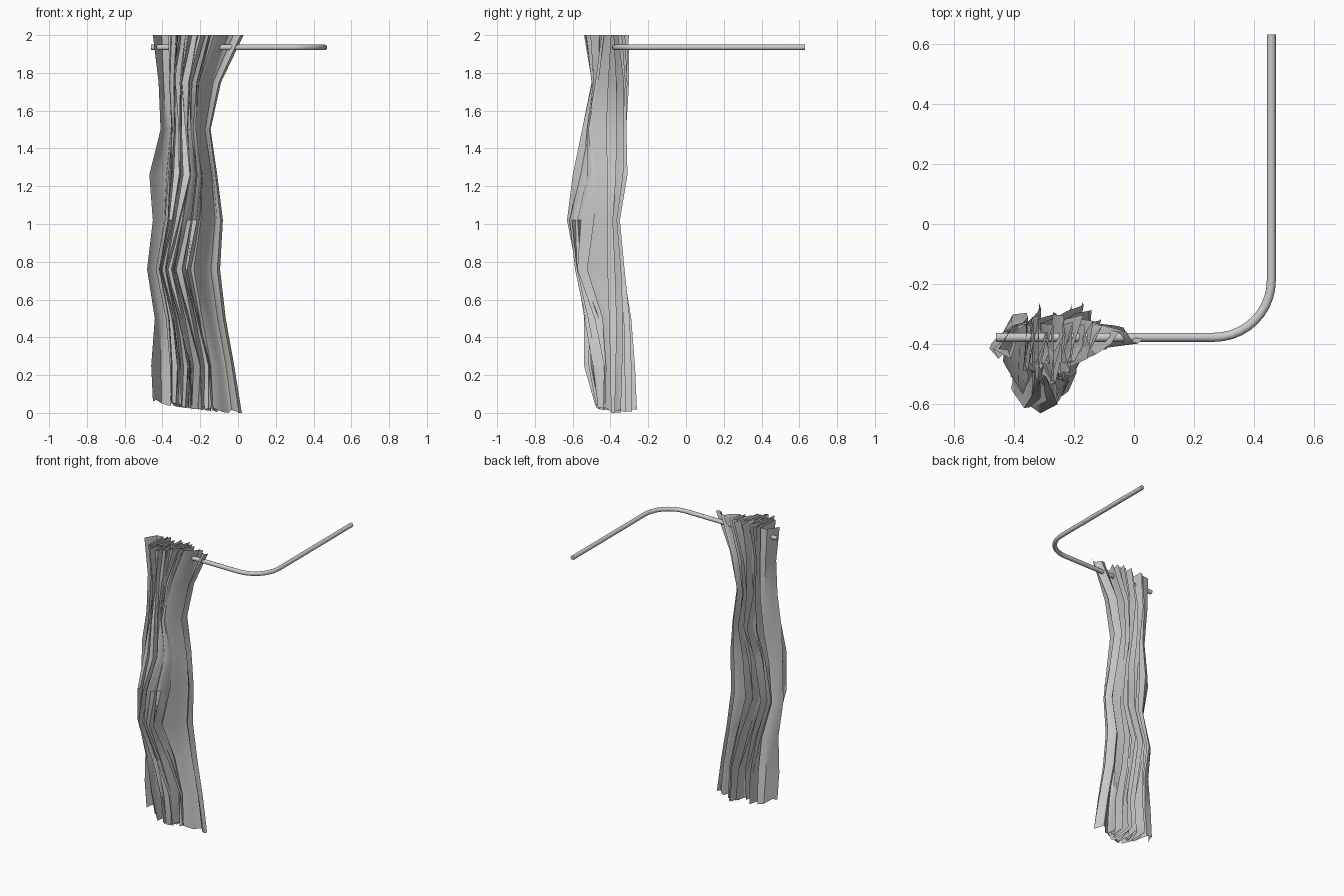
import bpy, bmesh, math, random

if "Cube" in bpy.data.objects:
    bpy.data.objects.remove(bpy.data.objects["Cube"])

random.seed(4)

# L-shaped rod with a rounded corner
X, Y, Z, R = 0.457, -0.377, 1.935, 0.19
pts = [(-0.46, Y, Z)]
for i in range(11):
    a = -math.pi / 2 + math.pi / 2 * i / 10
    pts.append((X - R + R * math.cos(a), Y + R + R * math.sin(a), Z))
pts.append((X, 0.63, Z))
cu = bpy.data.curves.new("rod", 'CURVE')
cu.dimensions = '3D'
cu.bevel_depth = 0.015
cu.bevel_resolution = 5
cu.use_fill_caps = True
sp = cu.splines.new('POLY')
sp.points.add(len(pts) - 1)
for p, c in zip(sp.points, pts):
    p.co = (*c, 1)
rod = bpy.data.objects.new("curtain_rod", cu)
bpy.context.collection.objects.link(rod)

# Hanging levels: z, left x, right x, gathered folds x, front y, back y
levels = [
    (2.00, -0.45, 0.03, -0.25, -0.54, -0.30),
    (1.75, -0.42, -0.09, -0.29, -0.50, -0.30),
    (1.50, -0.41, -0.145, -0.28, -0.55, -0.31),
    (1.26, -0.47, -0.11, -0.25, -0.60, -0.31),
    (1.02, -0.45, -0.08, -0.30, -0.63, -0.35),
    (0.76, -0.48, -0.095, -0.36, -0.59, -0.32),
    (0.50, -0.44, -0.065, -0.29, -0.54, -0.29),
    (0.25, -0.46, -0.02, -0.23, -0.54, -0.27),
    (0.03, -0.45, 0.02, -0.24, -0.48, -0.26),
]

# Pleat profile: fraction across the curtain, and depth (0 = back, 1 = front).
# A broad panel at each end, irregular pleats between them
FOLDS, START, END = 12, 0.24, 0.72
profile = [(0.0, 0.6), (0.04, 0.4), (0.12, 0.1), (0.22, 0.05)]
for i in range(FOLDS):
    u = START + (END - START) * (i + 0.5) / FOLDS
    front = random.uniform(0.7, 1.0)
    back = random.uniform(0.0, 0.3)
    lean = random.uniform(-0.03, 0.01)
    profile += [(u + lean - 0.03, front - 0.04), (u + lean, front),
                (u + 0.01, (front + back) / 2), (u + 0.045, back)]
profile += [(0.70, 0.7), (0.72, 0.9), (0.80, 0.75), (0.86, 0.3),
            (0.90, 0.15), (0.93, 0.6), (0.97, 0.8), (1.0, 0.4)]


def point(level, u, d, j):
    z, x0, x1, xm, yf, yb = level
    t = x0 + (x1 - x0) * u
    # pull the middle pleats towards the gathered line
    mid = max(0, 1 - abs(u - 0.49) / 0.5)
    x = t + (xm - (x0 + x1) / 2) * mid + 0.015 * mid * math.sin(j * 2.1 + z * 4)
    # the front bulge sits on the left, the right end tapers to the rod line
    bulge = math.exp(-((x + 0.32) / 0.12) ** 4)
    taper = min(1, max(0, (0.04 - x) / 0.2))
    front = -0.40 - 0.05 * taper + (yf + 0.45) * bulge
    inset = 0.12 * max(0, -0.2 - x)
    back = -0.37 + (yb + 0.37 - inset) * taper
    y = back + (front - back) * d + 0.02 * mid * math.sin(j * 1.3 + z * 3)
    if z < 0.1:
        z = max(0, 0.06 - 0.06 * u + 0.012 * math.sin(j * 1.7))
    return x, min(max(y, yf), yb), z


# Pleated curtain sheet
bm = bmesh.new()
rows = [[bm.verts.new(point(l, u, d, j)) for j, (u, d) in enumerate(profile)]
        for l in levels]
for a, b in zip(rows, rows[1:]):
    for k in range(len(a) - 1):
        bm.faces.new((a[k], b[k], b[k + 1], a[k + 1]))
me = bpy.data.meshes.new("curtain")
bm.to_mesh(me)
bm.free()
curtain = bpy.data.objects.new("curtain", me)
bpy.context.collection.objects.link(curtain)

for o in (rod, curtain):
    o.select_set(True)
bpy.context.view_layer.objects.active = rod
bpy.ops.object.convert(target='MESH')
bpy.ops.object.shade_smooth_by_angle(angle=math.radians(45))
